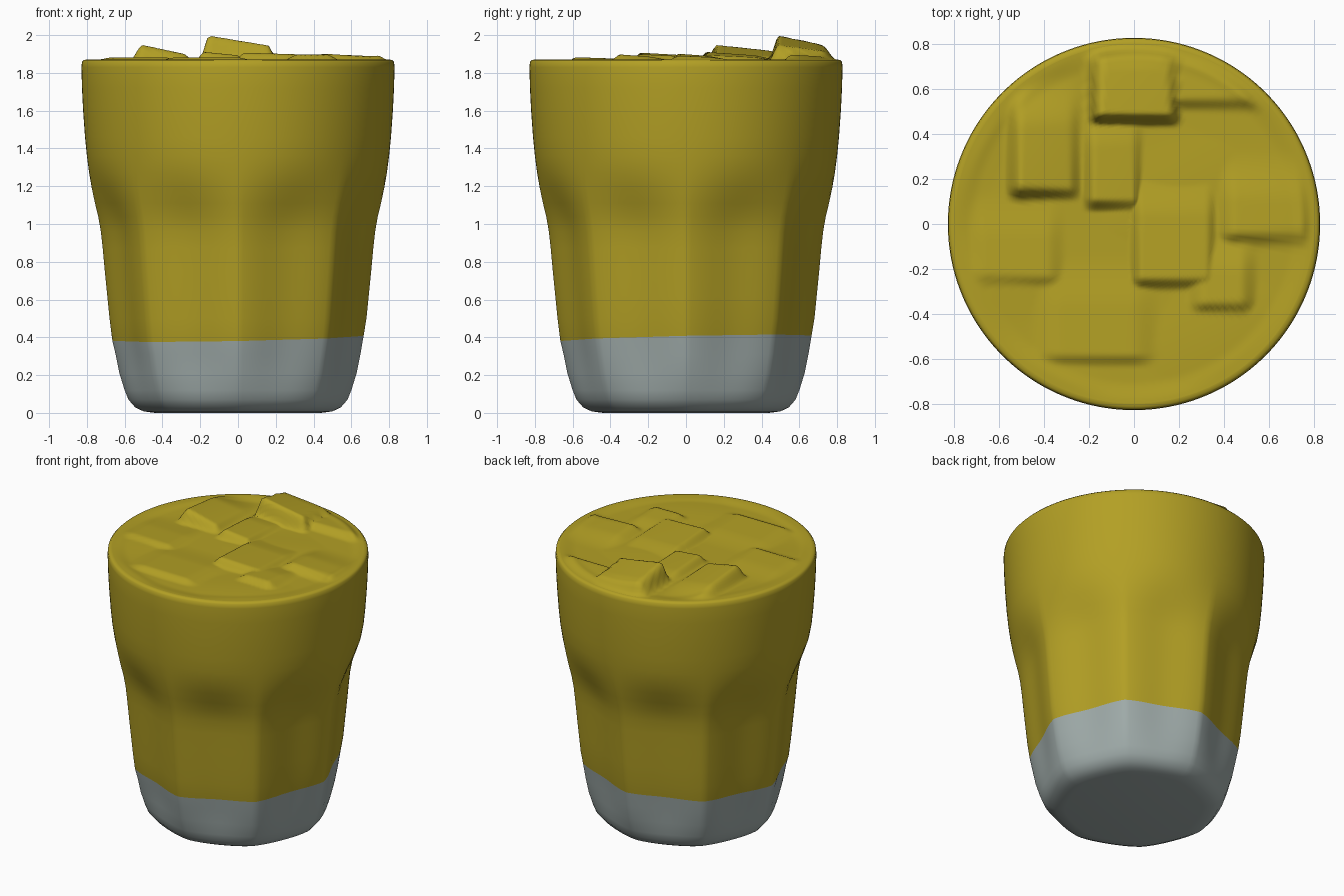
import bpy, bmesh, math

if "Cube" in bpy.data.objects:
    bpy.data.objects.remove(bpy.data.objects["Cube"])

SEG = 160


def material(name, col):
    m = bpy.data.materials.new(name)
    m.diffuse_color = (*col, 1)
    m.use_nodes = True
    m.node_tree.nodes["Principled BSDF"].inputs["Base Color"].default_value = m.diffuse_color
    return m


yellow = material("amber drink", (0.45, 0.35, 0.018))
grey = material("clear glass grey", (0.35, 0.41, 0.40))


def step(a, b, t):
    t = max(0.0, min(1.0, (t - a) / (b - a)))
    return t * t * (3 - 2 * t)


def finish(bm, name, mats, angle):
    bmesh.ops.recalc_face_normals(bm, faces=bm.faces)
    me = bpy.data.meshes.new(name)
    bm.to_mesh(me)
    bm.free()
    ob = bpy.data.objects.new(name, me)
    bpy.context.collection.objects.link(ob)
    for m in mats:
        me.materials.append(m)
    bpy.context.view_layer.objects.active = ob
    ob.select_set(True)
    bpy.ops.object.shade_smooth_by_angle(angle=math.radians(angle))
    ob.select_set(False)
    return ob


def skin(bm, rings, mat=lambda i: 0):
    for i in range(len(rings) - 1):
        for j in range(SEG):
            k = (j + 1) % SEG
            f = bm.faces.new((rings[i][j], rings[i][k], rings[i + 1][k], rings[i + 1][j]))
            f.material_index = mat(i)


# Tumbler wall: round at the rim, eight soft facets below the waist
profile = [(0.44, 0.0), (0.50, 0.008), (0.545, 0.03), (0.58, 0.07), (0.60, 0.12),
           (0.628, 0.21), (0.648, 0.31), (0.665, 0.395), (0.68, 0.50), (0.692, 0.62),
           (0.705, 0.75), (0.716, 0.87), (0.726, 0.96), (0.740, 1.04), (0.757, 1.11),
           (0.774, 1.19), (0.788, 1.27), (0.800, 1.36), (0.810, 1.46), (0.820, 1.60),
           (0.826, 1.72), (0.829, 1.83), (0.826, 1.858), (0.815, 1.869), (0.80, 1.87)]
SPLIT = 7


def wall_point(r, z, i, a):
    u = (a % (math.pi / 4)) - math.pi / 8
    flat = 1 - math.cos(math.pi / 8) / math.cos(u)
    soft = 0.07 * (0.5 - 0.5 * math.cos(8 * a))
    w = (1 - step(0.95, 1.35, z)) * (0.35 + 0.65 * step(0.0, 0.3, z))
    r *= 1 - w * (0.5 * flat + 0.5 * soft)
    x, y = r * math.cos(a), r * math.sin(a)
    if i == SPLIT:                       # colour line is slightly tilted
        z += 0.02 * x + 0.022 * y
    return x, y, z


bm = bmesh.new()
rings = [[bm.verts.new(wall_point(r, z, i, 2 * math.pi * j / SEG)) for j in range(SEG)]
         for i, (r, z) in enumerate(profile)]
skin(bm, rings, lambda i: 1 if i < SPLIT else 0)
f = bm.faces.new(rings[0])
f.material_index = 1
finish(bm, "tumbler", [yellow, grey], 60)


# Drink surface with half-sunken ice blocks:
# (x0, x1, front y, back y, front height, x slope, left/right softness)
blocks = [(-0.17, 0.17, 0.45, 0.80, 0.145, -0.17, 0.04),
          (-0.52, -0.28, 0.12, 0.55, 0.095, -0.22, 0.06),
          (-0.19, 0.0, 0.07, 0.46, 0.055, -0.10, 0.05),
          (0.02, 0.33, -0.28, 0.15, 0.050, -0.03, 0.05),
          (0.30, 0.48, -0.39, -0.1, 0.040, 0.0, 0.08),
          (0.44, 0.75, -0.08, 0.22, 0.045, -0.05, 0.09),
          (-0.68, -0.38, -0.27, 0.05, 0.025, 0.0, 0.08),
          (0.18, 0.50, 0.52, 0.80, 0.035, 0.0, 0.10),
          (-0.34, 0.0, -0.62, -0.25, 0.025, 0.0, 0.12)]


def ice_height(x, y):
    h = 0.005 * math.sin(7 * x + 2 * y) + 0.004 * math.sin(9 * y - 4 * x + 1)
    for x0, x1, y0, y1, top, slope, soft in blocks:
        edge = step(x0 - soft, x0 + 0.02, x) * (1 - step(x1 - 0.01, x1 + soft, x))
        front = step(y0 - 0.02, y0 + 0.045, y)
        fall = 1 - 0.5 * max(0, y - y0 - 0.03) / (y1 - y0)
        back = 1 - step(y1 - 0.12, y1 + 0.12, y)
        h = max(h, (top + slope * (x - x0)) * edge * front * fall * back)
    return h


bm = bmesh.new()
rings = []
N = 64
for i in range(N):
    r = 0.80 * (1 - i / N)
    ring = []
    for j in range(SEG):
        a = 2 * math.pi * j / SEG
        x, y = r * math.cos(a), r * math.sin(a)
        inner = 1 - step(0.70, 0.80, r)
        ring.append(bm.verts.new((x, y, 1.87 - 0.012 * inner +
                                  ice_height(x, y) * (1 - step(0.74, 0.80, r)))))
    rings.append(ring)
skin(bm, rings)
centre = bm.verts.new((0, 0, 1.858 + ice_height(0, 0)))
for j in range(SEG):
    bm.faces.new((rings[-1][j], rings[-1][(j + 1) % SEG], centre))
surface = finish(bm, "iced_drink_surface", [yellow], 80)
# surface normals must face up
if surface.data.polygons[0].normal.z < 0:
    surface.data.flip_normals()
